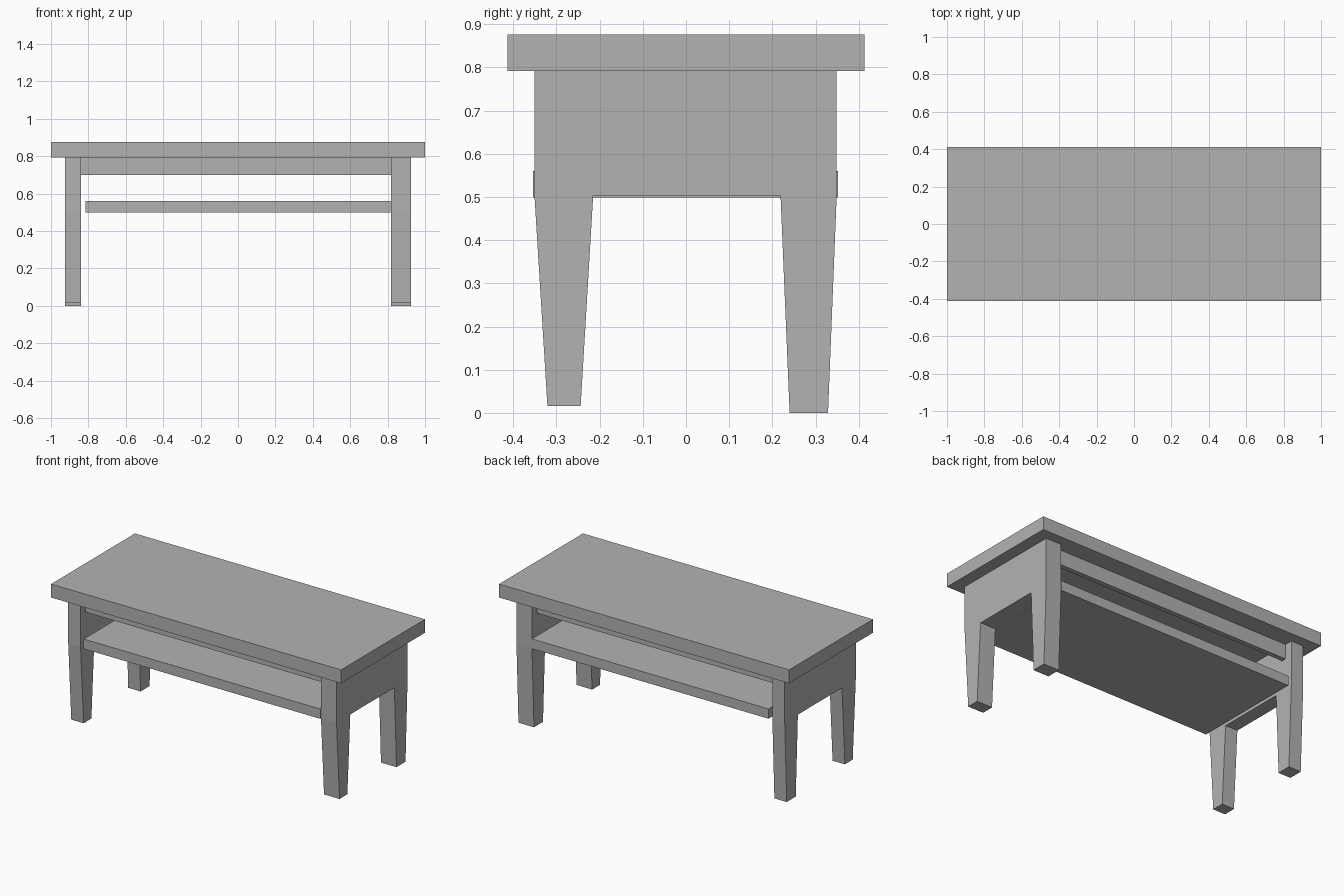
import bpy
import bmesh

cube = bpy.data.objects.get("Cube")
if cube:
    bpy.data.objects.remove(cube, do_unlink=True)

grey = bpy.data.materials.new("plain grey")
grey.use_nodes = True
colour = (0.45, 0.45, 0.45, 1)
grey.diffuse_color = colour
grey.node_tree.nodes["Principled BSDF"].inputs["Base Color"].default_value = colour


def extrude_profile(name, profile, x0, x1):
    """Extrude a (y, z) outline along x from x0 to x1."""
    bm = bmesh.new()
    face = bm.faces.new([bm.verts.new((x0, y, z)) for y, z in profile])
    result = bmesh.ops.extrude_face_region(bm, geom=[face])
    moved = [v for v in result["geom"] if isinstance(v, bmesh.types.BMVert)]
    bmesh.ops.translate(bm, verts=moved, vec=(x1 - x0, 0, 0))
    bmesh.ops.recalc_face_normals(bm, faces=bm.faces)
    mesh = bpy.data.meshes.new(name)
    bm.to_mesh(mesh)
    bm.free()
    mesh.materials.append(grey)
    obj = bpy.data.objects.new(name, mesh)
    bpy.context.collection.objects.link(obj)
    return obj


def board(name, x, y, z):
    return extrude_profile(
        name, [(y[0], z[0]), (y[1], z[0]), (y[1], z[1]), (y[0], z[1])], *x)


# Top and lower shelf
board("table_top", (-1, 1), (-0.413, 0.413), (0.792, 0.876))
board("shelf", (-0.816, 0.816), (-0.354, 0.352), (0.499, 0.56))

# Rails under the top, front and back
board("front_rail", (-0.84, 0.82), (-0.3, -0.27), (0.7, 0.792))
board("back_rail", (-0.84, 0.82), (0.27, 0.3), (0.7, 0.792))

# End panels, each cut from one slab with two tapered legs
end_outline = [
    (-0.351, 0.792), (-0.351, 0.503), (-0.321, 0.016), (-0.244, 0.016),
    (-0.215, 0.503), (0.219, 0.503), (0.24, 0), (0.329, 0),
    (0.349, 0.503), (0.349, 0.792),
]
extrude_profile("right_end_panel", end_outline, -0.925, -0.84)
extrude_profile("left_end_panel", end_outline, 0.818, 0.925)
